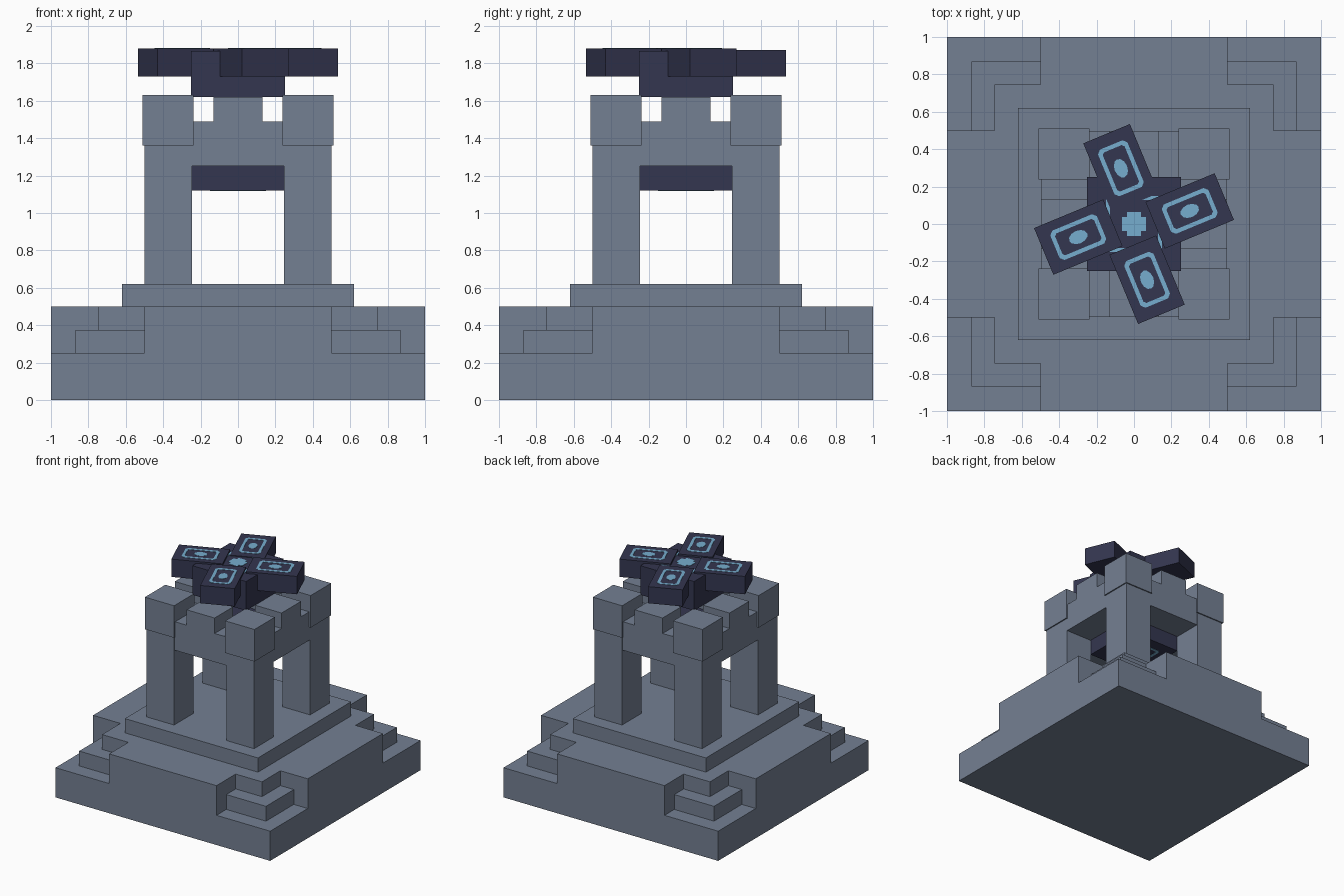
import bpy, math
from mathutils import Matrix, Vector

cube = bpy.data.objects.get("Cube")
if cube:
    bpy.data.objects.remove(cube, do_unlink=True)


def material(name, rgb):
    m = bpy.data.materials.new(name)
    m.use_nodes = True
    m.diffuse_color = (*rgb, 1)
    m.node_tree.nodes["Principled BSDF"].inputs["Base Color"].default_value = (*rgb, 1)
    return m


STONE = material("blue grey stone", (0.175, 0.215, 0.29))
DARK = material("dark indigo", (0.034, 0.037, 0.08))
GLOW = material("light blue", (0.18, 0.42, 0.62))


def add_mesh(name, verts, faces, mat, matrix=Matrix()):
    me = bpy.data.meshes.new(name)
    me.from_pydata(verts, [], faces)
    me.materials.append(mat)
    ob = bpy.data.objects.new(name, me)
    bpy.context.collection.objects.link(ob)
    ob.matrix_world = matrix
    return ob


def prism(name, outline, z0, z1, mat, matrix=Matrix()):
    """Extrude a counter-clockwise outline from z0 to z1."""
    n = len(outline)
    verts = [(x, y, z) for z in (z0, z1) for x, y in outline]
    faces = [(i, (i + 1) % n, (i + 1) % n + n, i + n) for i in range(n)]
    faces += [tuple(reversed(range(n))), tuple(range(n, 2 * n))]
    return add_mesh(name, verts, faces, mat, matrix)


def box(name, x0, x1, y0, y1, z0, z1, mat, matrix=Matrix()):
    return prism(name, [(x0, y0), (x1, y0), (x1, y1), (x0, y1)], z0, z1, mat, matrix)


def square(name, r, z0, z1, mat):
    return box(name, -r, r, -r, r, z0, z1, mat)


def chamfered(a, b, c):
    return [(a, c - b), (a, b - c), (a - c, b), (c - a, b),
            (-a, b - c), (-a, c - b), (c - a, -b), (a - c, -b)]


def frame(name, a, b, width, z0, z1, matrix=Matrix()):
    """Thin frame plate with cut corners."""
    loops = [chamfered(a, b, 0.02), chamfered(a - width, b - width, 0.012)]
    verts = [(x, y, z) for z in (z0, z1) for loop in loops for x, y in loop]
    faces = []
    for i in range(8):
        j = (i + 1) % 8
        faces += [(16 + i, 16 + j, 24 + j, 24 + i), (i, 8 + i, 8 + j, j),
                  (i, j, 16 + j, 16 + i), (8 + j, 8 + i, 24 + i, 24 + j)]
    return add_mesh(name, verts, faces, GLOW, matrix)


def plus_outline(a, b):
    pts = []
    for k in range(4):
        c, s = round(math.cos(k * math.pi / 2)), round(math.sin(k * math.pi / 2))
        pts += [(x * c - y * s, x * s + y * c) for x, y in ((a, -b), (a, b), (b, b))]
    return pts


# Stepped base
square("base_slab", 1.0, 0, 0.25, STONE)
square("lower_corner_step", 0.87, 0.25, 0.375, STONE)
square("upper_corner_step", 0.745, 0.375, 0.5, STONE)
square("platform", 0.62, 0.5, 0.62, STONE)

SIDES = ("left", "back", "right", "front")
for k, side in enumerate(SIDES):
    turn = Matrix.Rotation(k * math.pi / 2, 4, 'Z')
    # Base block, pillar, beam and battlement on each side
    box(side + "_base_block", 0.745, 1.0, -0.5, 0.5, 0.25, 0.5, STONE, turn)
    box(side + "_pillar", 0.245, 0.5, 0.245, 0.5, 0.62, 1.36, STONE, turn)
    box(side + "_pillar_cap", 0.238, 0.51, 0.238, 0.51, 1.36, 1.63, STONE, turn)
    box(side + "_beam", 0.25, 0.497, -0.245, 0.245, 1.25, 1.49, STONE, turn)
    box(side + "_battlement", 0.25, 0.497, -0.13, 0.13, 1.49, 1.62, STONE, turn)

    # Tilted tablet with its glowing frame and eye
    top = 1.87 if side == "back" else 1.88
    place = turn @ Matrix.Translation(Vector((0.298, 0.07, 0))) @ Matrix.Rotation(math.radians(22.5), 4, 'Z')
    box(side + "_tablet", -0.2, 0.2, -0.135, 0.135, 1.73, top, DARK, place)
    frame(side + "_tablet_frame", 0.135, 0.085, 0.022, top - 0.002, top + 0.002, place)
    eye = [(0.052 * math.cos(t * math.pi / 6), 0.035 * math.sin(t * math.pi / 6)) for t in range(12)]
    prism(side + "_tablet_eye", eye, top - 0.002, top + 0.002, GLOW, place)

# Core blocks, with glowing marks above and below
square("lower_core", 0.247, 1.12, 1.37, DARK)
square("upper_core", 0.25, 1.62, 1.865, DARK)
for name, z in (("upper_core", 1.865), ("lower_core", 1.12)):
    frame(name + "_frame", 0.15, 0.15, 0.022, z - 0.002, z + 0.002)
    prism(name + "_mark", plus_outline(0.065, 0.038), z - 0.002, z + 0.002, GLOW)
